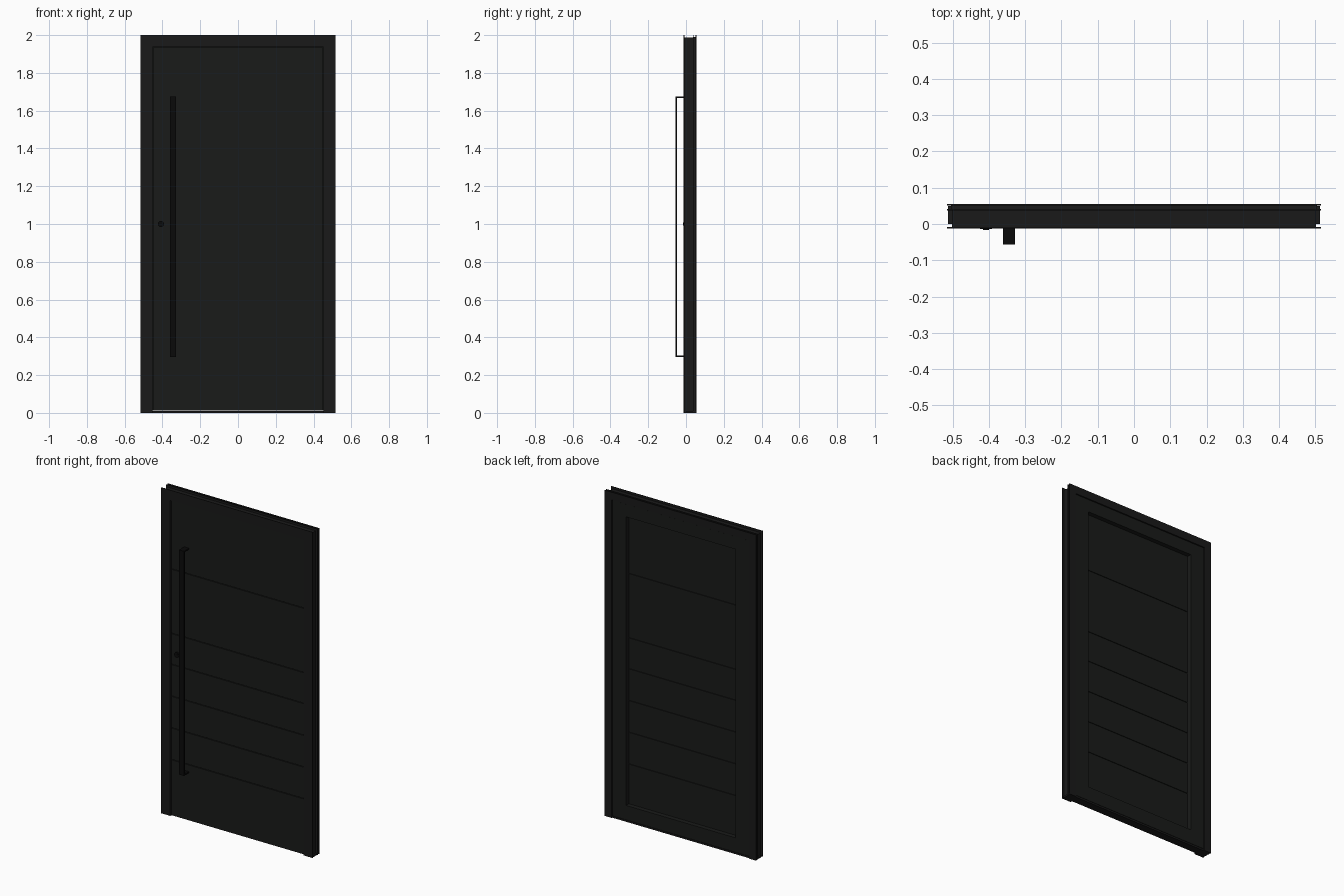
import bpy, bmesh, math

if "Cube" in bpy.data.objects:
    bpy.data.objects.remove(bpy.data.objects["Cube"])


def material(name, c):
    m = bpy.data.materials.new(name)
    m.diffuse_color = (*c, 1)
    m.use_nodes = True
    m.node_tree.nodes["Principled BSDF"].inputs["Base Color"].default_value = m.diffuse_color
    return m


BLACK = material("black_paint", (0.010, 0.010, 0.010))
LEAF = material("leaf_paint", (0.010, 0.011, 0.010))
DARK = material("dark_metal", (0.003, 0.003, 0.003))


def finish(name, bm, mat):
    bmesh.ops.recalc_face_normals(bm, faces=bm.faces)
    me = bpy.data.meshes.new(name)
    bm.to_mesh(me)
    bm.free()
    me.materials.append(mat)
    ob = bpy.data.objects.new(name, me)
    bpy.context.collection.objects.link(ob)
    return ob


def box(name, x, y, z, mat, bevel=0):
    bm = bmesh.new()
    bmesh.ops.create_cube(bm, size=1)
    for v in bm.verts:
        v.co = [lo + (c + 0.5) * (hi - lo) for c, (lo, hi) in zip(v.co, (x, y, z))]
    ob = finish(name, bm, mat)
    if bevel:
        b = ob.modifiers.new("bevel", 'BEVEL')
        b.width, b.segments = bevel, 1
    return ob


# Mitred profile swept up the left jamb, across the head and down the right jamb
def swept_frame(name, profile, mat):
    bm = bmesh.new()
    rings = []
    for sx, top in ((-1, 0), (-1, 1), (1, 1), (1, 0)):
        rings.append([bm.verts.new((sx * (0.515 - d), y, (2.0 - d) if top else 0))
                      for d, y in profile])
    n = len(profile)
    for a, b in zip(rings, rings[1:]):
        for i in range(n):
            j = (i + 1) % n
            bm.faces.new((a[i], a[j], b[j], b[i]))
    bm.faces.new(rings[0])
    bm.faces.new(rings[-1])
    return finish(name, bm, mat)


# Frame: (inset from outer edge, y), grooved outside and rebated inside
swept_frame("door_frame", [
    (0, -0.012), (0, -0.008), (0.013, -0.008), (0.013, 0.037),
    (0, 0.037), (0, 0.041), (0.010, 0.041), (0.010, 0.051), (0, 0.051), (0, 0.055),
    (0.048, 0.055), (0.048, 0.018), (0.063, 0.018), (0.063, -0.012)], BLACK)

# Sill under the leaf
box("sill", (-0.512, 0.512), (0.0, 0.05), (0.0, 0.010), BLACK)

# Leaf core, filling the rebate
box("leaf_core", (-0.449, 0.449), (0.001, 0.017), (0.012, 1.934), LEAF)

# Grooved boards on both sides of the leaf
grooves = [0.345, 0.54, 0.735, 0.93, 1.12, 1.515]


def boards(name, half, y, z0, z1, gap=0.004):
    levels = [z0] + grooves + [z1]
    for i, (a, b) in enumerate(zip(levels, levels[1:])):
        lo = a + (gap / 2 if i else 0)
        hi = b - (gap / 2 if i < len(grooves) else 0)
        box(f"{name}_{i + 1}", (-half, half), y, (lo, hi), LEAF)


boards("front_board", 0.449, (-0.006, 0.001), 0.012, 1.934)
boards("back_board", 0.372, (0.017, 0.022), 0.10, 1.872)

# Raised border on the back of the leaf
for side, s in (("left", -1), ("right", 1)):
    box(f"back_border_{side}", sorted((s * 0.372, s * 0.464)), (0.0185, 0.050),
        (0.012, 1.949), LEAF)
box("back_border_top", (-0.372, 0.372), (0.017, 0.050), (1.872, 1.949), LEAF)
box("back_border_bottom", (-0.372, 0.372), (0.017, 0.050), (0.012, 0.10), LEAF)

# Long pull handle: flat bar with a return at each end
bm = bmesh.new()
outline = [(-0.005, 0.295), (-0.056, 0.295), (-0.056, 1.675), (-0.005, 1.675),
           (-0.005, 1.667), (-0.048, 1.667), (-0.048, 0.303), (-0.005, 0.303)]
a = [bm.verts.new((-0.361, y, z)) for y, z in outline]
b = [bm.verts.new((-0.328, y, z)) for y, z in outline]
bm.faces.new(a)
bm.faces.new(b)
for i in range(len(outline)):
    j = (i + 1) % len(outline)
    bm.faces.new((a[i], a[j], b[j], b[i]))
finish("pull_handle", bm, DARK)


# Lock cover and cylinder
def disc(name, r, y0, y1):
    bpy.ops.mesh.primitive_cylinder_add(vertices=32, radius=r, depth=y1 - y0,
                                        location=(-0.408, (y0 + y1) / 2, 1.0),
                                        rotation=(math.pi / 2, 0, 0))
    ob = bpy.context.object
    ob.name = name
    ob.data.materials.append(DARK)
    bpy.ops.object.shade_smooth_by_angle()


disc("lock_cover", 0.016, -0.014, -0.005)
disc("lock_cylinder", 0.008, -0.016, -0.013)
